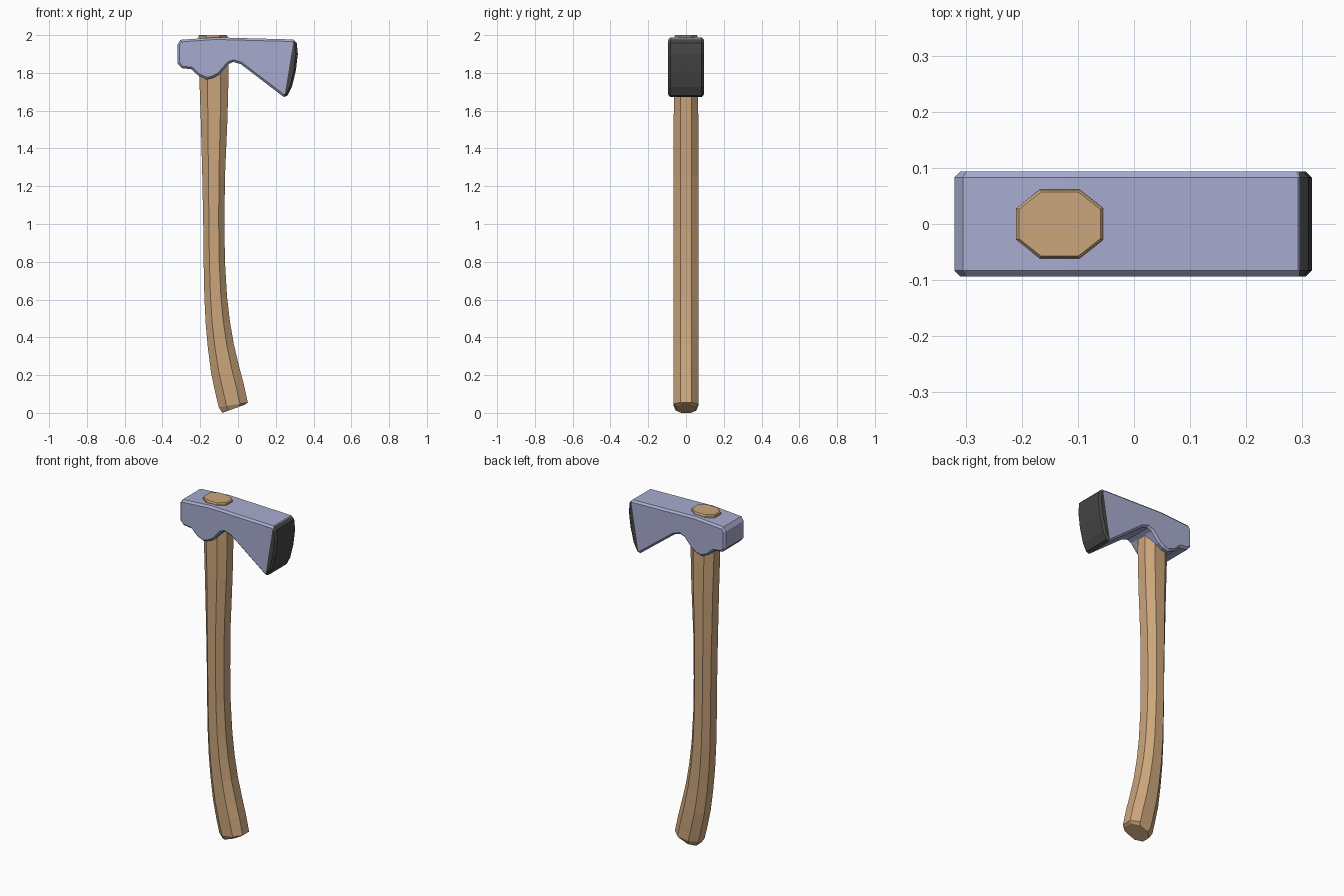
import bpy, bmesh
from mathutils import Vector

if "Cube" in bpy.data.objects:
    bpy.data.objects.remove(bpy.data.objects["Cube"])


def material(name, color):
    m = bpy.data.materials.new(name)
    m.diffuse_color = (*color, 1)
    m.use_nodes = True
    m.node_tree.nodes["Principled BSDF"].inputs["Base Color"].default_value = m.diffuse_color
    return m


def add_object(name, bm, mats):
    bmesh.ops.recalc_face_normals(bm, faces=bm.faces)
    mesh = bpy.data.meshes.new(name)
    bm.to_mesh(mesh)
    bm.free()
    for m in mats:
        mesh.materials.append(m)
    ob = bpy.data.objects.new(name, mesh)
    bpy.context.collection.objects.link(ob)
    return ob


wood = material("wood", (0.60, 0.38, 0.20))
steel = material("steel", (0.39, 0.41, 0.62))
dark = material("dark_edge", (0.06, 0.06, 0.06))

# Axe head: side profile extruded across y, rims chamfered
profile = [(-.305, 1.975), (-.32, 1.952), (-.32, 1.85), (-.298, 1.825), (-.246, 1.819),
           (-.208, 1.783), (-.165, 1.765), (-.132, 1.773), (-.098, 1.792), (-.05, 1.847),
           (-.024, 1.858), (.015, 1.846), (.243, 1.672), (.262, 1.680), (.285, 1.725),
           (.306, 1.81), (.317, 1.90), (.311, 1.958), (.292, 1.977), (-.12, 1.988)]
HALF = .094
bm = bmesh.new()
face = bm.faces.new([bm.verts.new((x, -HALF, z)) for x, z in profile])
ext = bmesh.ops.extrude_face_region(bm, geom=[face])
for v in ext["geom"]:
    if isinstance(v, bmesh.types.BMVert):
        v.co.y = HALF
if not face.is_valid or len(bm.faces) < len(profile) + 2:
    front = [v for v in bm.verts if v.co.y < 0]
    bmesh.ops.contextual_create(bm, geom=front)
bmesh.ops.recalc_face_normals(bm, faces=bm.faces)
rims = [e for e in bm.edges if abs(e.verts[0].co.y - e.verts[1].co.y) < 1e-6]
bmesh.ops.bevel(bm, geom=rims, offset=.011, offset_type='OFFSET', segments=1,
                profile=.5, affect='EDGES', clamp_overlap=True)

# Dark cutting edge: everything beyond a straight cut across the blade
a, b = Vector((.296, 0, 1.98)), Vector((.245, 0, 1.67))
d = b - a
normal = Vector((-d.z, 0, d.x)).normalized()
bmesh.ops.bisect_plane(bm, geom=bm.verts[:] + bm.edges[:] + bm.faces[:],
                       plane_co=a, plane_no=normal, dist=1e-5)
for f in bm.faces:
    f.material_index = int((f.calc_center_median() - a).dot(normal) > 1e-5)
add_object("axe_head", bm, [steel, dark])

# Handle: octagonal sections given as left x, z, right x, z, half depth
sections = [(-.083, .0, .038, .044, .054), (-.102, .03, .052, .055, .065),
            (-.121, .11, .030, .155, .066), (-.142, .21, .006, .245, .066),
            (-.159, .34, -.022, .363, .065), (-.171, .47, -.043, .485, .065),
            (-.178, .61, -.058, .615, .065), (-.182, .80, -.069, .80, .065),
            (-.184, 1.0, -.072, 1.0, .065), (-.189, 1.25, -.069, 1.25, .065),
            (-.197, 1.55, -.056, 1.55, .065), (-.205, 1.78, -.05, 1.78, .064),
            (-.210, 1.994, -.055, 1.994, .061), (-.205, 2.0, -.060, 2.0, .057)]
octagon = [(1, .46), (.46, 1), (-.46, 1), (-1, .46),
           (-1, -.46), (-.46, -1), (.46, -1), (1, -.46)]
bm = bmesh.new()
rings = []
for lx, lz, rx, rz, hy in sections:
    left, right = Vector((lx, 0, lz)), Vector((rx, 0, rz))
    mid, half = (left + right) / 2, (right - left) / 2
    rings.append([bm.verts.new(mid + half * u + Vector((0, hy * v, 0))) for u, v in octagon])
for lower, upper in zip(rings, rings[1:]):
    for i in range(8):
        j = (i + 1) % 8
        bm.faces.new((lower[i], lower[j], upper[j], upper[i]))
bm.faces.new(rings[0])
bm.faces.new(rings[-1])
add_object("handle", bm, [wood])
